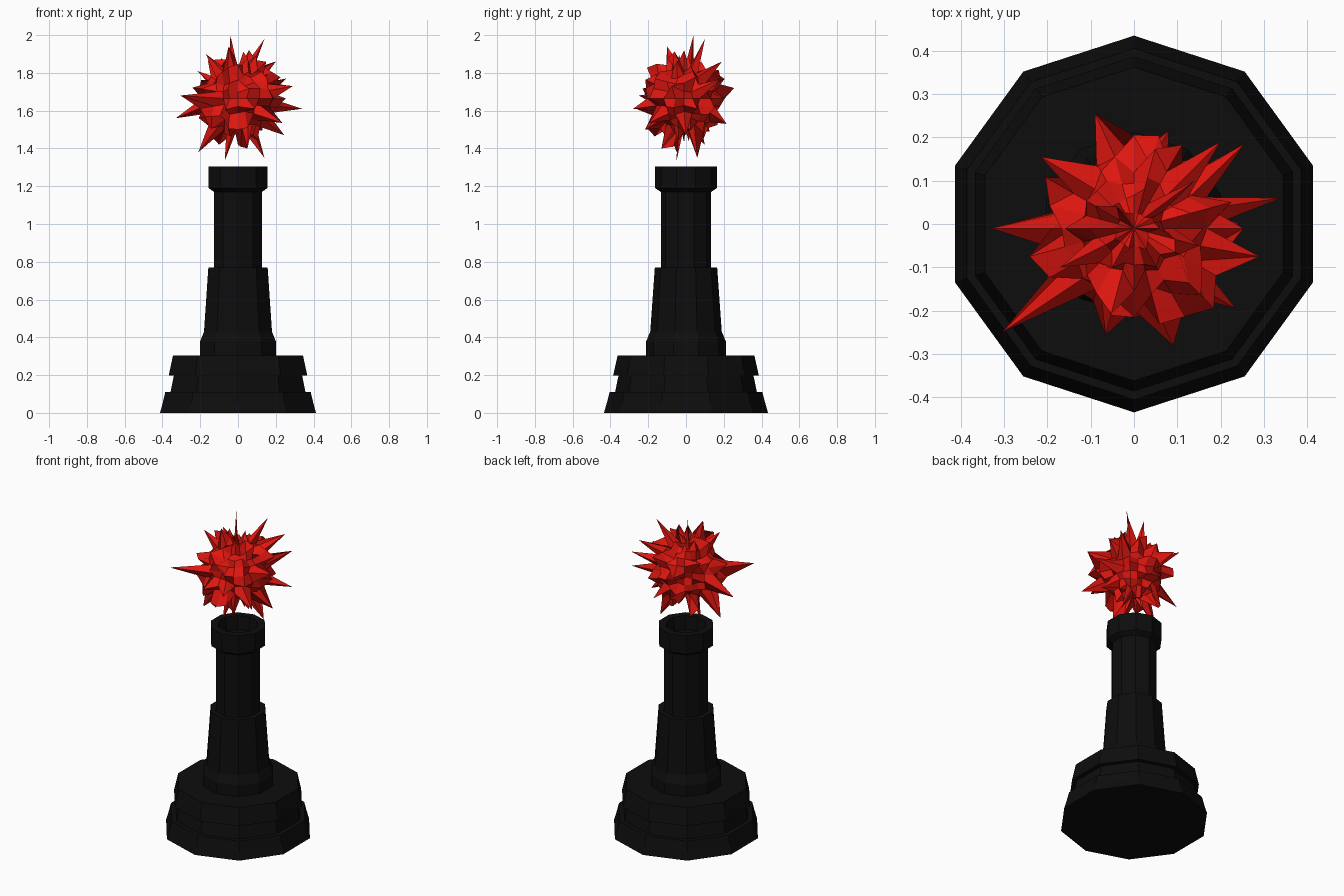
import bpy, bmesh, math, random
from mathutils import Vector

if "Cube" in bpy.data.objects:
    bpy.data.objects.remove(bpy.data.objects["Cube"])

random.seed(7)
SIDES = 10
FLAT = math.cos(math.pi / SIDES)   # half width in x relative to corner radius


def material(name, color):
    m = bpy.data.materials.new(name)
    m.diffuse_color = color
    m.use_nodes = True
    m.node_tree.nodes["Principled BSDF"].inputs["Base Color"].default_value = m.diffuse_color
    return m


def finish(name, bm, mat):
    bmesh.ops.recalc_face_normals(bm, faces=bm.faces)
    me = bpy.data.meshes.new(name)
    bm.to_mesh(me)
    bm.free()
    me.materials.append(mat)
    ob = bpy.data.objects.new(name, me)
    bpy.context.collection.objects.link(ob)
    return ob


def lathe(name, profile, mat):
    """Ten-sided turned part; profile is (half width in x, z)."""
    bm = bmesh.new()
    rings = []
    for w, z in profile:
        r = w / FLAT
        ring = []
        for i in range(SIDES):
            a = math.pi / 2 + 2 * math.pi * i / SIDES
            ring.append(bm.verts.new((r * math.cos(a), r * math.sin(a), z)))
        rings.append(ring)
    for lo, hi in zip(rings, rings[1:]):
        for i in range(SIDES):
            j = (i + 1) % SIDES
            bm.faces.new((lo[i], lo[j], hi[j], hi[i]))
    bm.faces.new(rings[0][::-1])
    bm.faces.new(rings[-1])
    return finish(name, bm, mat)


black = material("black", (0.004, 0.004, 0.004, 1))
red = material("red", (0.75, 0.008, 0.005, 1))

# Stepped base
lathe("base", [(.413, 0), (.398, .055), (.385, .11), (.357, .11), (.34, .197),
               (.367, .197), (.344, .305)], black)
# Tapered column with a collar at its foot
lathe("column", [(.202, .30), (.202, .375), (.18, .43), (.157, .77)], black)
# Straight tube
lathe("tube", [(.127, .76), (.127, 1.19)], black)
# Hollow rim on top
lathe("rim", [(.127, 1.17), (.155, 1.19), (.155, 1.305), (.112, 1.305),
              (.105, 1.22)], black)

# Spiky burst: a sphere with jittered radii, then the longest spikes pulled out
centre = Vector((0, -.01, 1.665))
bm = bmesh.new()
bmesh.ops.create_uvsphere(bm, u_segments=24, v_segments=14, radius=1)
for v in bm.verts:
    spike = random.random() < 0.28
    v.co *= random.uniform(.21, .265) if spike else random.uniform(.145, .205)

tips = [(.34, .06, 1.61), (.255, .185, 1.77), (-.33, -.01, 1.56),
        (-.305, -.25, 1.68), (.09, -.28, 1.61), (-.09, .255, 1.72),
        (-.215, .155, 1.81), (.235, -.195, 1.535), (.29, -.075, 1.73),
        (.08, .215, 1.53), (-.04, .04, 2.0), (.14, .10, 1.98),
        (-.17, -.10, 1.90), (.20, .19, 1.86), (.245, 0, 1.47),
        (.14, .06, 1.35), (-.07, -.05, 1.335), (-.21, -.05, 1.38),
        (-.10, .10, 1.42), (.05, -.13, 1.40), (-.05, -.10, 1.94)]
free = set(bm.verts)
for t in tips:
    t = Vector(t) - centre
    d = t.normalized()
    v = max(free, key=lambda q: q.co.normalized().dot(d))
    free.remove(v)
    v.co = t
    # keep the foot of each spike narrow
    for e in v.link_edges:
        n = e.other_vert(v)
        if n in free:
            n.co = n.co.normalized() * min(n.co.length, random.uniform(.16, .195))
bmesh.ops.translate(bm, verts=bm.verts, vec=centre)
finish("spiky_burst", bm, red)
